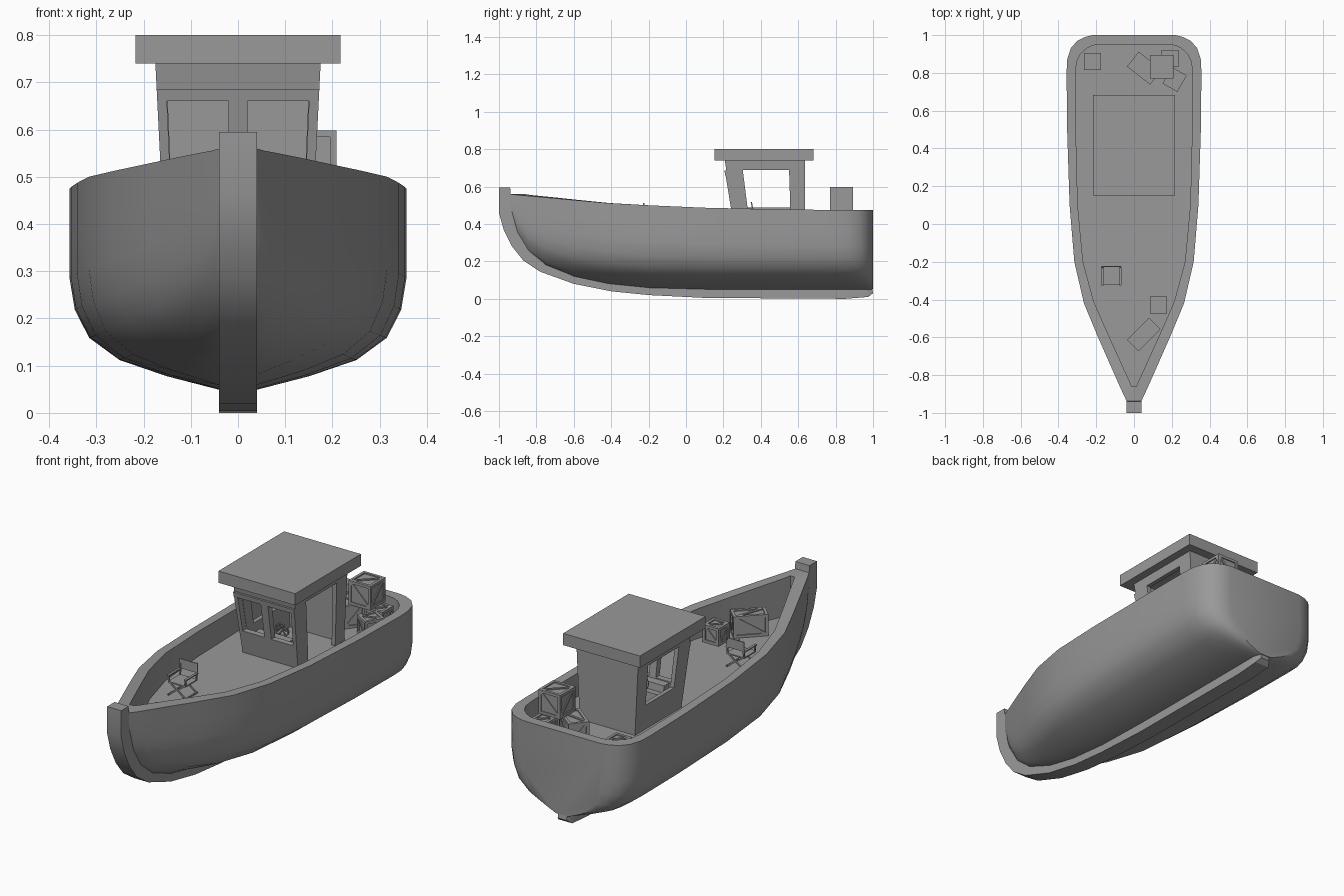
import bpy, bmesh, math
from mathutils import Vector, Matrix

if "Cube" in bpy.data.objects:
    bpy.data.objects.remove(bpy.data.objects["Cube"])

DECK = 0.36
CUBE_FACES = [(0, 1, 3, 2), (4, 6, 7, 5), (0, 4, 5, 1), (2, 3, 7, 6), (0, 2, 6, 4), (1, 5, 7, 3)]
GREY = bpy.data.materials.new("dark_grey")
GREY.diffuse_color = (.32, .32, .32, 1)
GREY.use_nodes = True
GREY.node_tree.nodes["Principled BSDF"].inputs["Base Color"].default_value = GREY.diffuse_color


def make(name, verts, faces, smooth=None):
    bm = bmesh.new()
    vs = [bm.verts.new(v) for v in verts]
    for f in faces:
        bm.faces.new([vs[i] for i in f])
    bmesh.ops.recalc_face_normals(bm, faces=bm.faces)
    return finish(name, bm, smooth)


def finish(name, bm, smooth=None):
    me = bpy.data.meshes.new(name)
    bm.to_mesh(me)
    bm.free()
    me.materials.append(GREY)
    ob = bpy.data.objects.new(name, me)
    bpy.context.collection.objects.link(ob)
    if smooth:
        bpy.ops.object.select_all(action='DESELECT')
        ob.select_set(True)
        bpy.context.view_layer.objects.active = ob
        bpy.ops.object.shade_smooth_by_angle(angle=math.radians(smooth))
    return ob


def box(bm, c, s):
    bmesh.ops.create_cube(bm, size=1, matrix=Matrix.Translation(c) @ Matrix.Diagonal((*s, 1)))


def bar(bm, p, q, w, d=None):
    p, q = Vector(p), Vector(q)
    rot = (q - p).to_track_quat('Z', 'Y').to_matrix().to_4x4()
    bmesh.ops.create_cube(bm, size=1, matrix=Matrix.Translation((p + q) / 2) @ rot
                          @ Matrix.Diagonal((w, d or w, (q - p).length, 1)))


# Hull: lofted stations (y, half width, rim z, bottom z, inner y, inner half width)
stations = [
    (-.94, .038, .56, .48, -.86, .012), (-.90, .057, .555, .345, -.83, .025),
    (-.84, .084, .55, .25, -.78, .048), (-.75, .124, .542, .178, -.70, .084),
    (-.60, .19, .528, .118, -.57, .143), (-.42, .265, .512, .08, -.41, .213),
    (-.20, .316, .50, .058, -.20, .27), (.10, .341, .487, .05, .10, .298),
    (.50, .354, .478, .048, .50, .308), (.80, .357, .475, .048, .80, .31),
    (.87, .354, .475, .048, .86, .303), (.93, .335, .475, .048, .90, .283),
    (.97, .30, .475, .048, .93, .25), (.99, .26, .475, .05, .945, .22),
    (1.0, .22, .475, .052, .95, .19)]
section = [(1, 1), (1, .78), (1, .56), (.965, .40), (.87, .26), (.67, .15), (.36, .07), (0, 0)]
verts, faces = [], []
for y, w, zs, zb, yi, wi in stations:
    p = 1 + 0.2 * min(1, max(0, -y - 0.2) / 0.6)   # sharper sections toward the bow
    half = [(wi, yi, DECK), (wi, yi, zs)]
    half += [(.036 + (w - .036) * f ** p, y, zb + (zs - zb) * t) for f, t in section]
    verts += half + [(-a, b, c) for a, b, c in reversed(half)]
n = 2 * (len(section) + 2)
for i in range(len(stations) - 1):
    for j in range(n):
        k = (j + 1) % n
        faces.append((i * n + j, i * n + k, i * n + n + k, i * n + n + j))
for o in (0, (len(stations) - 1) * n):
    faces.append([o + j for j in range(2, n - 2)])
    faces.append((o + 1, o + 2, o + n - 3, o + n - 2))
    faces.append((o, o + 1, o + n - 2, o + n - 1))
make("hull", verts, faces, 40)

# Keel and stem post: outer and inner profile, swept across the width
outer = [(-1, .595), (-1, .46), (-.975, .37), (-.93, .28), (-.87, .205), (-.78, .145), (-.6, .08),
         (-.4, .04), (-.2, .02), (.1, .005), (.85, 0), (.975, .01), (1, .03)]
inner = [(-.94, .595), (-.93, .48), (-.89, .38), (-.85, .29), (-.80, .23), (-.72, .18), (-.57, .125),
         (-.38, .09), (-.2, .07), (.1, .065), (.85, .065), (.96, .065), (.995, .06)]
verts, faces = [], []
for a, b in zip(outer, inner):
    h = .025 if a[0] == 1 else .04
    verts += [(-h, *a), (h, *a), (h, *b), (-h, *b)]
for i in range(len(outer) - 1):
    for j in range(4):
        k = (j + 1) % 4
        faces.append((4 * i + j, 4 * i + k, 4 * i + 4 + k, 4 * i + 4 + j))
e = len(verts) - 4
faces += [(0, 1, 2, 3), (e, e + 1, e + 2, e + 3)]
make("keel", verts, faces, 30)


# Cabin: blocks mapped into a tapered, forward-leaning volume
def block(name, a0, a1, b0, b1, z0, z1):
    vs = []
    for a in (a0, a1):
        for b in (b0, b1):
            for z in (z0, z1):
                hw = .156 + (z - DECK) * .05
                yf = .268 - (z - DECK) * .16
                vs.append((a * hw, yf + b * (.635 - yf), z))
    make(name, vs, CUBE_FACES)


T, F = .13, .06
block("front_wall_lower", -1, 1, -.02, F, DECK, .48)
block("front_wall_upper", -1, 1, -.025, F, .66, .685)
block("front_wall_header", -1, 1, 0, F, .685, .75)
for name, a0, a1 in (("left", -1, -.88), ("middle", -.12, .12), ("right", .88, 1)):
    block(f"front_window_post_{name}", a0, a1, -.02, F, .48, .66)
for side, a0, a1 in (("left", -1, -1 + T), ("right", 1 - T, 1)):
    block(f"{side}_front_pillar", a0, a1, F, .21, DECK, .75)
    block(f"{side}_rear_pillar", a0, a1, .80, 1, DECK, .75)
    block(f"{side}_header", a0, a1, .21, .80, .69, .75)
block("left_window_sill", -1, -1 + T, .21, .80, DECK, .487)
block("rear_wall", -1 + T, 1 - T, .94, 1, DECK, .75)
bm = bmesh.new()
box(bm, (0, .417, .77), (.434, .53, .06))
finish("cabin_roof", bm)

# Stepped helm console and steering wheel
block("console_base", -.6, .6, F, .25, DECK, .44)
block("console_top", -.6, .6, F, .17, .44, .475)
bm = bmesh.new()
ring = [Vector((.035 * math.cos(i * math.pi / 6), 0, .035 * math.sin(i * math.pi / 6))) for i in range(12)]
for i in range(12):
    bar(bm, ring[i], ring[(i + 1) % 12], .007)
for i in range(3):
    bar(bm, ring[2 * i], ring[2 * i + 6], .005)
bar(bm, (0, 0, 0), (0, -.04, 0), .01)
wheel = finish("steering_wheel", bm)
wheel.location = (0, .357, .48)
wheel.rotation_euler.x = math.radians(12)


# Crates: slightly recessed core, edge rails and diagonal braces
def crate(name, x, y, z, sx, sy, sz, rot=0):
    bm = bmesh.new()
    w = .014
    box(bm, (0, 0, sz / 2), (sx - .012, sy - .012, sz - .012))
    X, Y, Z0, Z1 = (sx - w) / 2, (sy - w) / 2, w / 2, sz - w / 2
    for s in (-1, 1):
        for t in (-1, 1):
            box(bm, (s * X, t * Y, sz / 2), (w, w, sz))
        for zz in (Z0, Z1):
            box(bm, (0, s * Y, zz), (sx, w, w))
            box(bm, (s * X, 0, zz), (w, sy, w))
        bar(bm, (-X * s, s * Y, Z0), (X * s, s * Y, Z1), w * .85)
        bar(bm, (s * X, -Y * s, Z0), (s * X, Y * s, Z1), w * .85)
    bar(bm, (-X, -Y, Z1), (X, Y, Z1), w * .85)
    ob = finish(name, bm)
    ob.location = (x, y, z)
    ob.rotation_euler.z = math.radians(rot)


crate("crate_stern_left", -.22, .86, DECK, .09, .09, .09)
crate("crate_stern_long", .055, .825, DECK, .155, .10, .115, -38)
crate("crate_stern_corner", .19, .875, DECK, .09, .09, .09)
crate("crate_stern_turned", .215, .765, DECK, .09, .10, .09, -30)
crate("crate_stacked", .147, .832, .475, .124, .124, .123)
crate("crate_bow_small", .13, -.43, DECK, .09, .09, .09)
crate("crate_bow_long", .052, -.585, DECK, .165, .085, .11, 45)

# Folding chair facing the bow
bm = bmesh.new()
for y in (-.044, .044):
    for s in (-1, 1):
        bar(bm, (-.048 * s, y, .004), (.044 * s, y, .068), .007)
for s in (-1, 1):
    bar(bm, (s * .048, -.05, .004), (s * .048, .05, .004), .007)
    bar(bm, (s * .046, -.044, .065), (s * .046, -.044, .10), .007)
    bar(bm, (s * .046, .044, .065), (s * .046, .05, .152), .007)
    box(bm, (s * .048, -.001, .101), (.012, .1, .006))
box(bm, (0, 0, .068), (.1, .096, .006))
box(bm, (0, .049, .127), (.1, .005, .048))
chair = finish("folding_chair", bm)
chair.location = (-.12, -.275, DECK)
